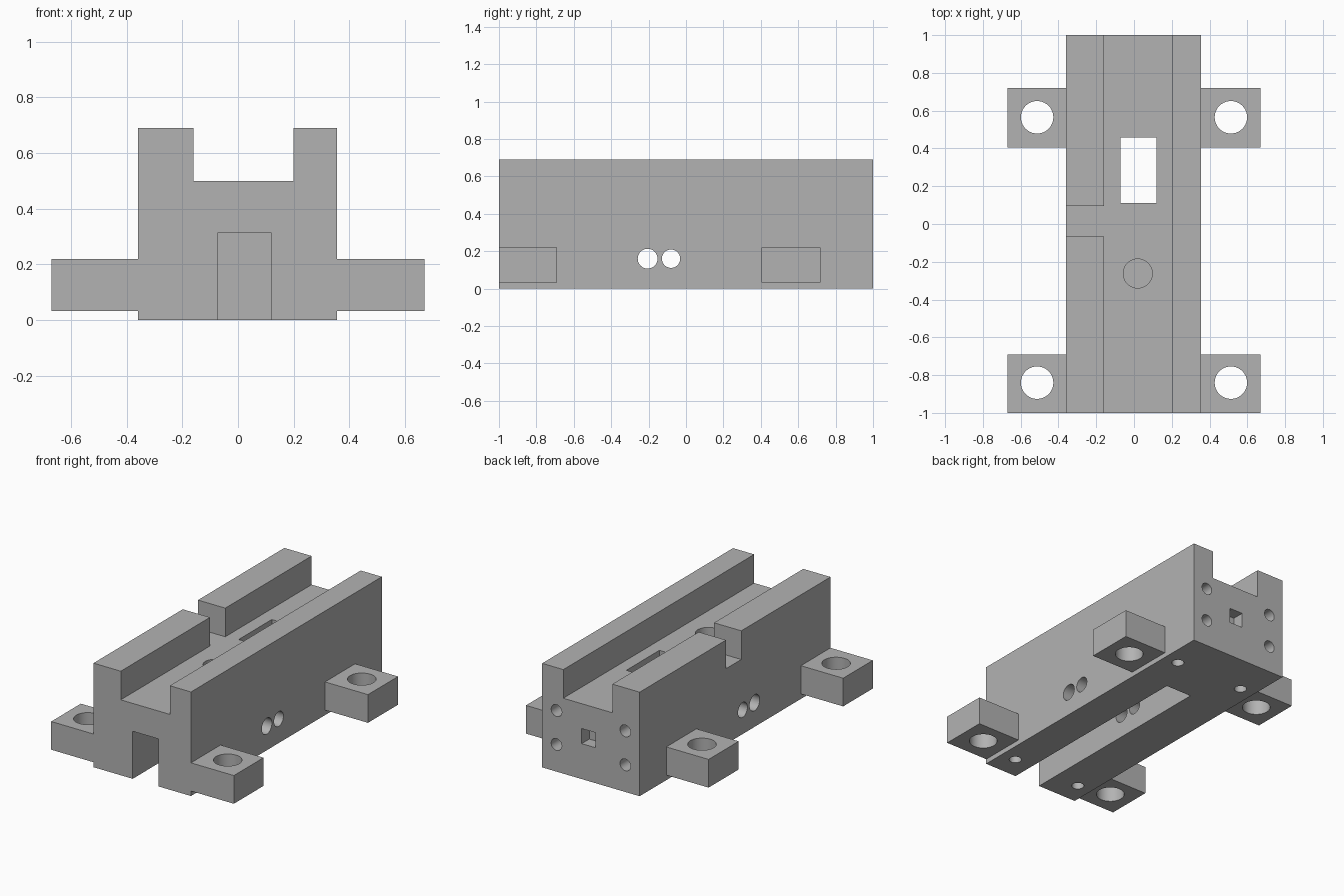
import bpy, bmesh, math
from mathutils import Matrix, Vector

if "Cube" in bpy.data.objects:
    bpy.data.objects.remove(bpy.data.objects["Cube"])

grey = bpy.data.materials.new("mid grey")
grey.use_nodes = True
colour = (0.45, 0.45, 0.45, 1)
grey.diffuse_color = colour
grey.node_tree.nodes["Principled BSDF"].inputs["Base Color"].default_value = colour


def to_object(name, bm):
    bmesh.ops.recalc_face_normals(bm, faces=bm.faces[:])
    mesh = bpy.data.meshes.new(name)
    bm.to_mesh(mesh)
    bm.free()
    mesh.materials.append(grey)
    obj = bpy.data.objects.new(name, mesh)
    bpy.context.scene.collection.objects.link(obj)
    return obj


def box(name, x, y, z):
    """Box from (min, max) ranges."""
    bm = bmesh.new()
    bmesh.ops.create_cube(bm, size=1)
    for v in bm.verts:
        v.co = [(a + b) / 2 + c * (b - a) for (a, b), c in zip((x, y, z), v.co)]
    return to_object(name, bm)


def rod(name, centre, radius, length, axis):
    """Cylinder centred on a point along an axis."""
    turn = Vector((0, 0, 1)).rotation_difference(Vector(axis)).to_matrix().to_4x4()
    bm = bmesh.new()
    bmesh.ops.create_cone(bm, cap_ends=True, segments=40, radius1=radius,
                          radius2=radius, depth=length,
                          matrix=Matrix.Translation(centre) @ turn)
    return to_object(name, bm)


def combine(target, tool, operation):
    mod = target.modifiers.new(tool.name, "BOOLEAN")
    mod.operation = operation
    mod.solver = "EXACT"
    mod.object = tool
    tool.hide_render = True
    bpy.context.view_layer.objects.active = target
    bpy.ops.object.modifier_apply(modifier=mod.name)
    bpy.data.objects.remove(tool)


X, Y, Z = (1, 0, 0), (0, 1, 0), (0, 0, 1)
LEFT, RIGHT, TOP, FLOOR = 0.355, -0.36, 0.69, 0.5

# Channel body: U-shaped profile extruded along y
profile = [(RIGHT, 0), (LEFT, 0), (LEFT, TOP), (0.2, TOP), (0.2, FLOOR),
           (-0.16, FLOOR), (-0.16, TOP), (RIGHT, TOP)]
bm = bmesh.new()
face = bm.faces.new([bm.verts.new((x, -1, z)) for x, z in profile])
ext = bmesh.ops.extrude_face_region(bm, geom=[face])["geom"]
bmesh.ops.translate(bm, vec=(0, 2, 0),
                    verts=[g for g in ext if isinstance(g, bmesh.types.BMVert)])
body = to_object("channel_body", bm)

# Four mounting lugs with vertical bolt holes
for side in (-1, 1):
    for y0, y1, hole_y in ((-1, -0.69, -0.84), (0.405, 0.72, 0.565)):
        xs = sorted((side * 0.33, side * 0.67))
        combine(body, box("lug", xs, (y0, y1), (0.033, 0.22)), "UNION")
        combine(body, rod("lug_hole", (side * 0.513, hole_y, 0.13), 0.086, 0.5, Z),
                "DIFFERENCE")

cutters = [
    # underside slot, window through the floor, notch in the right wall
    box("slot", (-0.072, 0.118), (-1.1, 0.457), (-0.1, 0.315)),
    box("window", (-0.072, 0.118), (0.11, 0.457), (0.2, 0.6)),
    box("notch", (-0.5, -0.16), (-0.065, 0.095), (FLOOR, 0.8)),
    # round pocket in the channel floor
    rod("pocket", (0.02, -0.262, 0.5), 0.077, 0.2, Z),
    # two cross holes
    rod("cross_hole_a", (0, -0.205, 0.16), 0.053, 1, X),
    rod("cross_hole_b", (0, -0.08, 0.16), 0.049, 1, X),
    # square recess in the back
    box("square_recess", (-0.035, 0.065), (0.92, 1.1), (0.235, 0.335)),
]
# Blind screw holes in the back and the underside
for x in (-0.255, 0.25):
    for z in (0.18, 0.405):
        cutters.append(rod("back_screw_hole", (x, 1, z), 0.039, 0.36, Y))
    for y in (-0.845, 0.72):
        cutters.append(rod("base_screw_hole", (x, y, 0), 0.038, 0.3, Z))
for cutter in cutters:
    combine(body, cutter, "DIFFERENCE")

# Smooth hole walls, sharp edges elsewhere
bpy.ops.object.select_all(action="DESELECT")
body.select_set(True)
bpy.context.view_layer.objects.active = body
bpy.ops.object.shade_smooth_by_angle(angle=math.radians(30))
